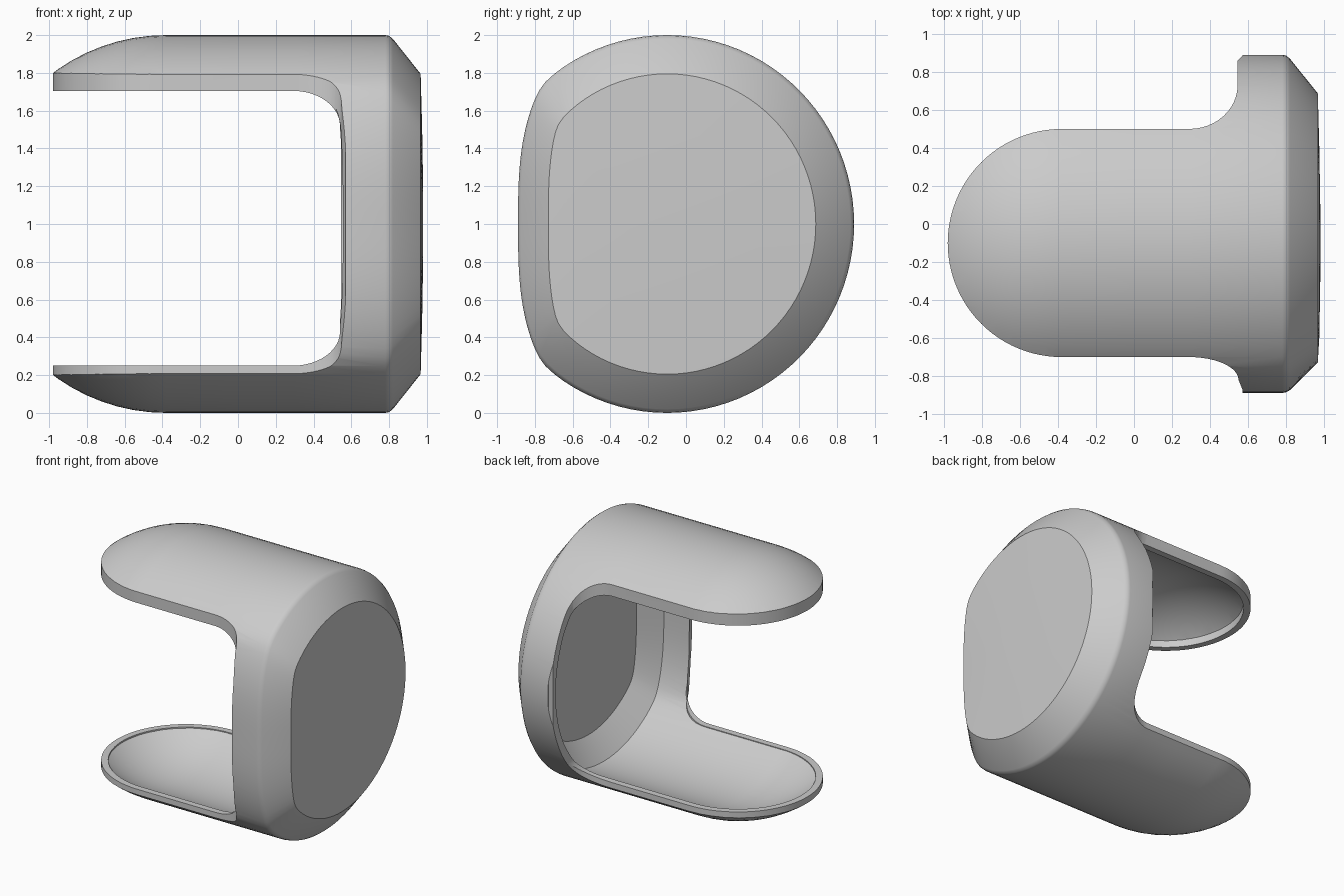
import bpy, bmesh, math

cube = bpy.data.objects.get("Cube")
if cube:
    bpy.data.objects.remove(cube, do_unlink=True)

SEGMENTS = 96
AXIS_Y, DOME_X = -0.1, -0.38

grey = bpy.data.materials.new("plain grey")
grey.use_nodes = True
COLOUR = (0.6, 0.6, 0.6, 1)
grey.diffuse_color = COLOUR
grey.node_tree.nodes["Principled BSDF"].inputs["Base Color"].default_value = COLOUR


def section_point(i, radius, front):
    """Round section with a gently bowed, flattened front and soft corners."""
    a = 2 * math.pi * i / SEGMENTS
    y, z = 0.99 * radius * math.cos(a), radius * math.sin(a)
    flat = front + 0.3 * abs(z) ** 3
    return (y + flat + math.sqrt((y - flat) ** 2 + 0.0006)) / 2, z


def finish(bm, name):
    bmesh.ops.recalc_face_normals(bm, faces=bm.faces)
    mesh = bpy.data.meshes.new(name)
    bm.to_mesh(mesh)
    bm.free()
    obj = bpy.data.objects.new(name, mesh)
    bpy.context.collection.objects.link(obj)
    mesh.materials.append(grey)
    return obj


def loft(name, sections):
    """Skin sections given as (x, radius, front) and cap both ends."""
    bm = bmesh.new()
    rings = []
    for x, radius, front in sections:
        points = [section_point(i, radius, front) for i in range(SEGMENTS)]
        rings.append([bm.verts.new((x, AXIS_Y + y, 1 + z)) for y, z in points])
    for a, b in zip(rings, rings[1:]):
        for i in range(SEGMENTS):
            j = (i + 1) % SEGMENTS
            bm.faces.new((a[i], a[j], b[j], b[i]))
    bm.faces.new(rings[0])
    bm.faces.new(rings[-1])
    return finish(bm, name)


def prism(name, outline, depth_axis):
    """Extrude a flat outline through the whole model along y or z."""
    bm = bmesh.new()
    if depth_axis == "z":
        verts = [bm.verts.new((u, v, -1)) for u, v in outline]
        move = (0, 0, 4)
    else:
        verts = [bm.verts.new((u, -2, v)) for u, v in outline]
        move = (0, 4, 0)
    face = bm.faces.new(verts)
    new = bmesh.ops.extrude_face_region(bm, geom=[face])["geom"]
    bmesh.ops.translate(bm, vec=move, verts=[g for g in new if isinstance(g, bmesh.types.BMVert)])
    return finish(bm, name)


def tube(radius, front):
    """Spherical run-in at the open end, then a straight barrel."""
    angles = [math.radians(d) for d in range(80, 0, -5)]
    run_in = [(DOME_X - radius * math.sin(a), radius * math.cos(a), front) for a in angles]
    return run_in + [(x, radius, front) for x in (DOME_X, 0, 0.3)]


def corner(x0, v0, x1, v1, steps=12):
    """Quarter-ellipse fillet that leaves along x and arrives across it."""
    turns = [math.pi / 2 * k / steps for k in range(steps + 1)]
    return [(x0 + (x1 - x0) * math.sin(t), v0 + (v1 - v0) * (1 - math.cos(t))) for t in turns]


def plan(half_width, front_end, ring_edge, back_end):
    """Plan outline: round-tipped arms flaring into the end ring."""
    tip = [(DOME_X - half_width * math.sin(t), AXIS_Y + half_width * math.cos(t))
           for t in (math.pi * k / 48 for k in range(49))]
    front = corner(0.29, AXIS_Y - half_width, *front_end)
    back = corner(0.29, AXIS_Y + half_width, *back_end)
    return tip + front + ring_edge + back[::-1]


def boolean(target, cutter, operation):
    cutter.hide_render = True
    mod = target.modifiers.new(cutter.name, "BOOLEAN")
    mod.operation, mod.solver, mod.object = operation, "EXACT", cutter


# Outer body with softened shoulder and a slightly domed, chamfered end
shell = loft("shell", tube(1, -0.79) + [(0.78, 1, -0.79), (0.8, 0.996, -0.786),
                                        (0.82, 0.98, -0.775), (0.967, 0.795, -0.63),
                                        (0.975, 0.5, -0.63), (0.98, 0.2, -0.63)])

# Thin-walled cavity, held back from the arm edges to leave a raised rim
cavity = loft("cavity", tube(0.94, -0.735) + [(0.775, 0.94, -0.735), (0.91, 0.77, -0.59)])
rim_cutter = prism("rim_cutter", plan(0.55, (0.52, -0.77),
                                      [(0.52, -1.3), (1.3, -1.3), (1.3, 1.3), (0.52, 1.3)],
                                      (0.52, 0.7)), "z")

# Outer plan, with the ring's edge sloping back
plan_cutter = prism("plan_cutter", plan(0.6, (0.55, -0.82),
                                        [(0.57, -0.87), (0.57, -1.3), (1.3, -1.3), (1.3, 1.3),
                                         (0.57, 1.3), (0.57, 0.885), (0.545, 0.86)],
                                        (0.545, 0.73)), "z")

# Side window that trims the arm rims flat
lower = corner(0.29, 0.25, 0.54, 0.43)
upper = corner(0.29, 1.705, 0.54, 1.52)
window_cutter = prism("window_cutter", [(-1.5, 0.25)] + lower + upper[::-1] + [(-1.5, 1.705)], "y")

boolean(cavity, rim_cutter, "INTERSECT")
boolean(shell, cavity, "DIFFERENCE")
boolean(shell, plan_cutter, "INTERSECT")
boolean(shell, window_cutter, "DIFFERENCE")

# Bake the cuts and drop the helpers
depsgraph = bpy.context.evaluated_depsgraph_get()
baked = bpy.data.meshes.new_from_object(shell.evaluated_get(depsgraph))
shell.modifiers.clear()
shell.data = baked
baked.materials.clear()
baked.materials.append(grey)
for cutter in (cavity, rim_cutter, plan_cutter, window_cutter):
    bpy.data.objects.remove(cutter, do_unlink=True)

bpy.ops.object.select_all(action="DESELECT")
shell.select_set(True)
bpy.context.view_layer.objects.active = shell
bpy.ops.object.shade_smooth_by_angle(angle=math.radians(28))
